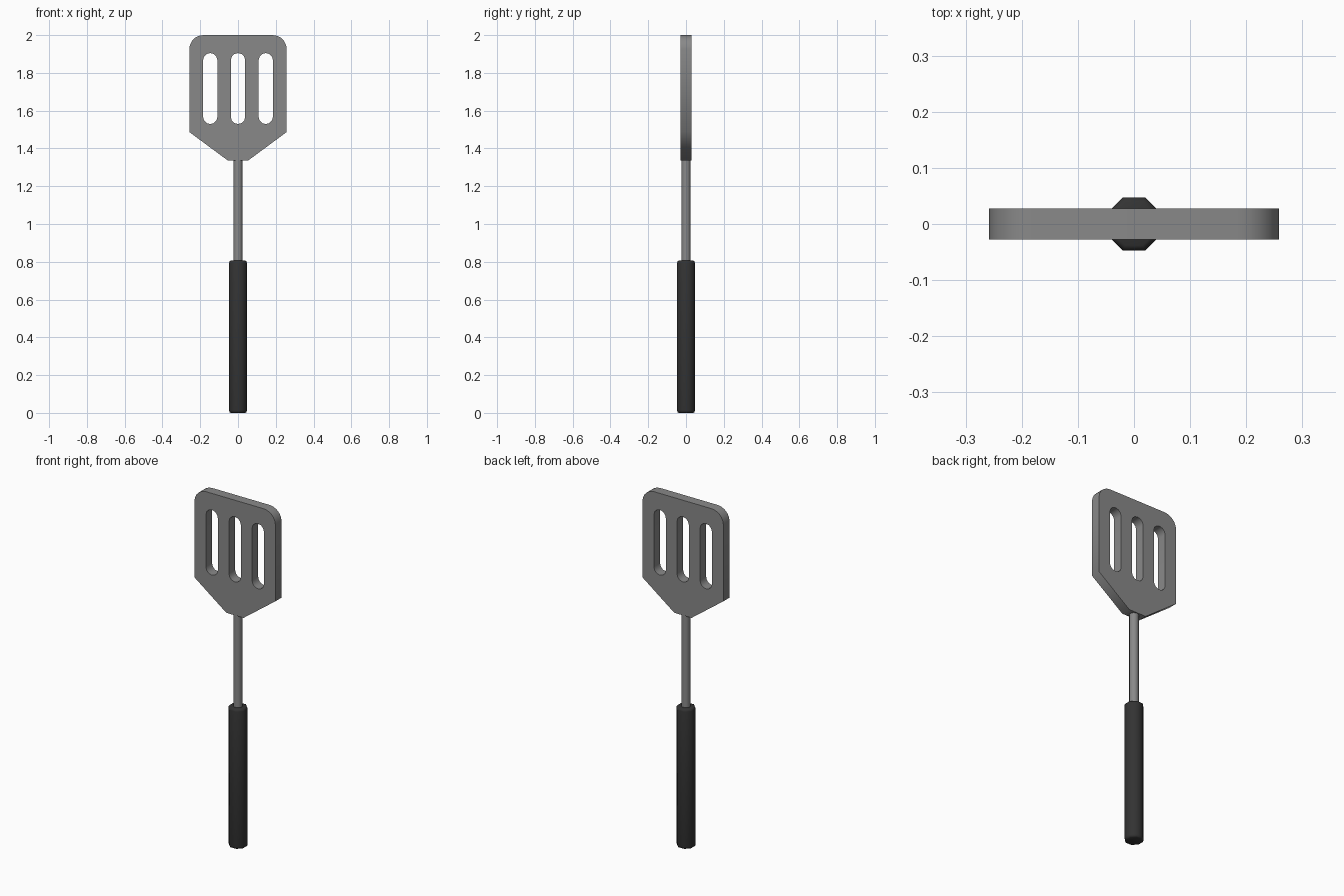
import bpy, bmesh, math

if "Cube" in bpy.data.objects:
    bpy.data.objects.remove(bpy.data.objects["Cube"])


def material(name, grey):
    m = bpy.data.materials.new(name)
    m.diffuse_color = (grey, grey, grey, 1)
    m.use_nodes = True
    m.node_tree.nodes["Principled BSDF"].inputs["Base Color"].default_value = m.diffuse_color
    return m


STEEL = material("grey_steel", 0.25)
RUBBER = material("dark_grip", 0.033)


def finish(name, bm, mat, angle):
    me = bpy.data.meshes.new(name)
    bm.to_mesh(me)
    bm.free()
    ob = bpy.data.objects.new(name, me)
    bpy.context.collection.objects.link(ob)
    me.materials.append(mat)
    bpy.ops.object.select_all(action='DESELECT')
    ob.select_set(True)
    bpy.context.view_layer.objects.active = ob
    bpy.ops.object.shade_smooth_by_angle(angle=math.radians(angle))
    return ob


def lathe(name, profile, sides, mat, angle):
    """Prism along z from (radius, z) rings, with flats facing the axes."""
    bm = bmesh.new()
    rings = []
    for r, z in profile:
        rings.append([bm.verts.new((r * math.cos((i + .5) * math.tau / sides),
                                    r * math.sin((i + .5) * math.tau / sides), z))
                      for i in range(sides)])
    for a, b in zip(rings, rings[1:]):
        for i in range(sides):
            j = (i + 1) % sides
            bm.faces.new((a[i], a[j], b[j], b[i]))
    bm.faces.new(rings[0][::-1])
    bm.faces.new(rings[-1])
    return finish(name, bm, mat, angle)


def arc(cx, cz, r, start, end, steps):
    return [(cx + r * math.cos(math.radians(start + (end - start) * i / steps)),
             cz + r * math.sin(math.radians(start + (end - start) * i / steps)))
            for i in range(steps + 1)]


# Grip and shaft
R = 0.0475 / math.cos(math.pi / 8)
lathe("handle_grip", [(R * .8, 0), (R * .95, .004), (R, .014),
                      (R, .793), (R * .95, .802), (R * .8, .806)], 8, RUBBER, 50)
lathe("shaft", [(0.0245, .79), (0.0245, 1.36)], 12, STEEL, 40)

# Blade outline with rounded top corners, and three round-ended slots
W, CR = 0.258, 0.075
loops = [[(-.055, 1.337), (.055, 1.337), (W, 1.487)]
         + arc(W - CR, 2 - CR, CR, 0, 90, 5)
         + arc(CR - W, 2 - CR, CR, 90, 180, 5) + [(-W, 1.487)]]
SR = 0.038
for x in (-.147, 0, .147):
    loops.append(arc(x, 1.905 - SR, SR, 0, 180, 6) + arc(x, 1.529 + SR, SR, 180, 360, 6))

T = 0.028
bm = bmesh.new()
edges = []
for loop in loops:
    vs = [bm.verts.new((x, -T, z)) for x, z in loop]
    edges += [bm.edges.new((vs[i - 1], vs[i])) for i in range(len(vs))]
bmesh.ops.triangle_fill(bm, edges=edges, use_beauty=True, use_dissolve=False)
ext = bmesh.ops.extrude_face_region(bm, geom=bm.faces[:], use_keep_orig=True)
for v in ext["geom"]:
    if isinstance(v, bmesh.types.BMVert):
        v.co.y = T
bmesh.ops.recalc_face_normals(bm, faces=bm.faces[:])
finish("slotted_blade", bm, STEEL, 60)
